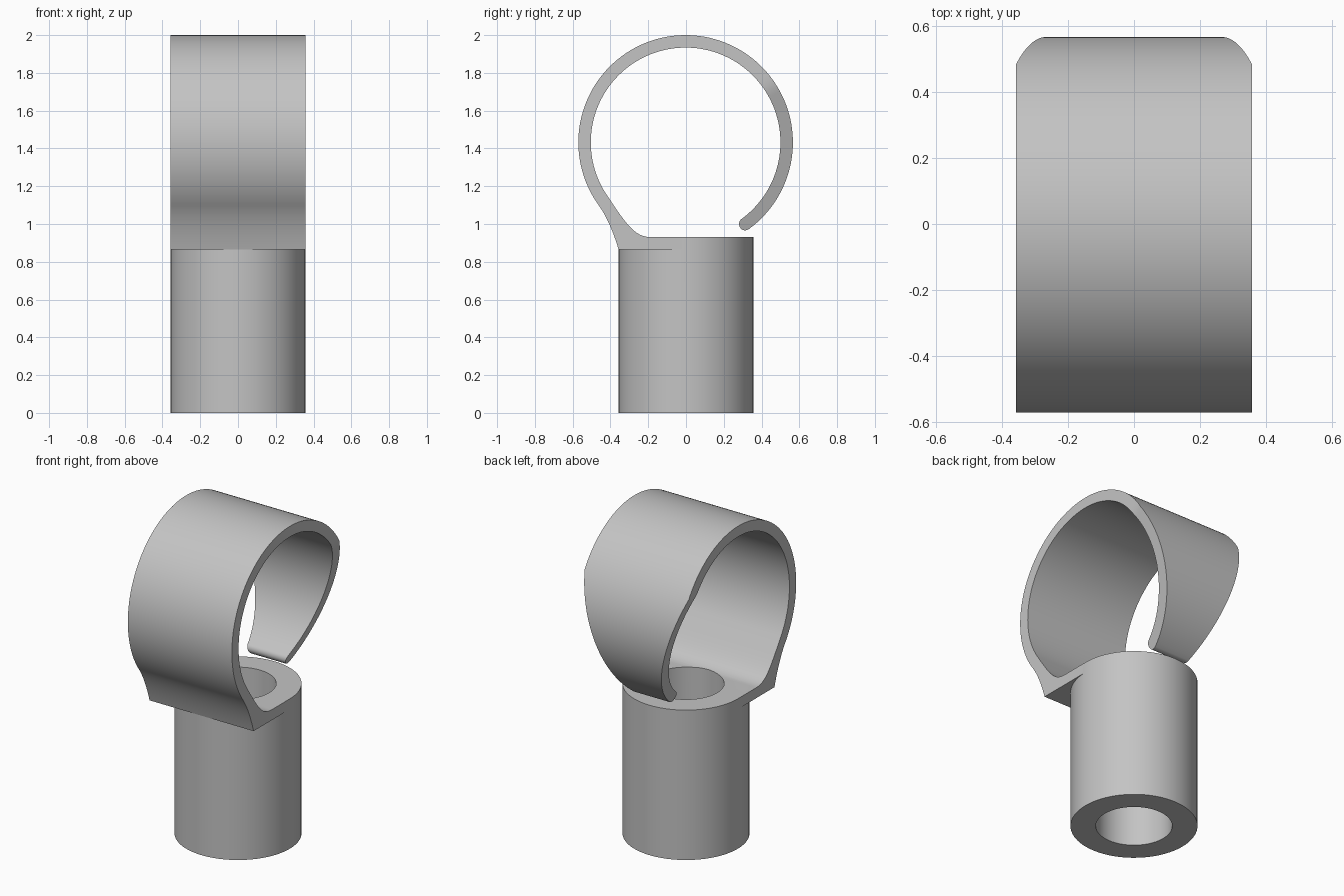
import bpy, bmesh
from math import sin, cos, pi, radians
from mathutils import Vector

if "Cube" in bpy.data.objects:
    bpy.data.objects.remove(bpy.data.objects["Cube"], do_unlink=True)

HALF = 0.357                 # half width of the clip and radius of the socket
TOP = 0.93                   # height of the socket
CENTRE = Vector((-0.002, 1.432))
R_OUT, R_IN = 0.568, 0.502
TAPER_Z = 1.728              # the free arm narrows below this height

grey = bpy.data.materials.new("plain_grey")
grey.diffuse_color = (0.55, 0.55, 0.55, 1)
grey.use_nodes = True
grey.node_tree.nodes["Principled BSDF"].inputs["Base Color"].default_value = (0.55, 0.55, 0.55, 1)


def on_ring(radius, angle):
    return CENTRE + radius * Vector((cos(angle), sin(angle)))


def bezier(a, b, c, d, t):
    a, b, c, d = map(Vector, (a, b, c, d))
    s = 1 - t
    return a * s**3 + b * 3 * s * s * t + c * 3 * s * t * t + d * t**3


def half_width(p):
    if p.x > 0.2 and p.y < TAPER_Z:
        return HALF - 0.311 * (TAPER_Z - p.y)
    return HALF


def cylinder(name, radius, bottom, top, sides):
    bpy.ops.mesh.primitive_cylinder_add(vertices=sides, radius=radius, depth=top - bottom,
                                        location=(0, 0, (top + bottom) / 2))
    obj = bpy.context.object
    obj.name = name
    obj.data.materials.append(grey)
    return obj


def combine(target, other, operation):
    mod = target.modifiers.new(operation.lower(), "BOOLEAN")
    mod.operation, mod.object, mod.solver = operation, other, "EXACT"
    bpy.context.view_layer.objects.active = target
    bpy.ops.object.modifier_apply(modifier=mod.name)
    bpy.data.objects.remove(other, do_unlink=True)


# Clip profile as (outer, inner) pairs in the side plane, from the rounded tip round to the foot
pairs = []
start, taper, end = radians(-53.9), radians(31.4), radians(215)
mid, thick = (R_OUT + R_IN) / 2, (R_OUT - R_IN) / 2
for i in range(1, 7):
    a = pi / 2 * i / 6
    back = start - thick / mid * cos(a)
    pairs.append((on_ring(mid + thick * sin(a), back), on_ring(mid - thick * sin(a), back)))
for lo, hi, n in ((start, taper, 32), (taper, end, 64)):
    for i in range(1, n + 1):
        a = lo + (hi - lo) * i / n
        pairs.append((on_ring(R_OUT, a), on_ring(R_IN, a)))

# Neck that flares from the ring into the foot
o, n = pairs[-1]
for i in range(1, 17):
    t = i / 16
    pairs.append((bezier(o, (-0.423, 1.046), (-0.387, 0.966), (-HALF, 0.865), t),
                  bezier(n, (-0.31, 0.99), (-0.27, TOP), (-0.18, TOP), t)))
pairs.append((Vector((-0.02, 0.865)), Vector((-0.02, TOP))))

# Sweep the profile into a closed band
bm = bmesh.new()
rings = []
for outer, inner in pairs:
    rings.append([bm.verts.new((side * half_width(p), p.x, p.y))
                  for side, p in ((-1, outer), (1, outer), (1, inner), (-1, inner))])
for a, b in zip(rings, rings[1:]):
    for k in range(4):
        m = (k + 1) % 4
        bm.faces.new((a[k], a[m], b[m], b[k]))
bm.faces.new(rings[0])
bm.faces.new(rings[-1])
bmesh.ops.recalc_face_normals(bm, faces=bm.faces)
mesh = bpy.data.meshes.new("spring_clip")
bm.to_mesh(mesh)
bm.free()
mesh.materials.append(grey)
clip = bpy.data.objects.new("spring_clip", mesh)
bpy.context.collection.objects.link(clip)

# Socket joined to the clip, with a bore right through
socket = cylinder("socket_with_clip", HALF, 0, TOP, 96)
combine(socket, clip, "UNION")
combine(socket, cylinder("bore_cutter", 0.215, -0.1, 1.05, 72), "DIFFERENCE")

bpy.ops.object.select_all(action="DESELECT")
socket.select_set(True)
bpy.context.view_layer.objects.active = socket
bpy.ops.object.shade_smooth_by_angle(angle=radians(30))
